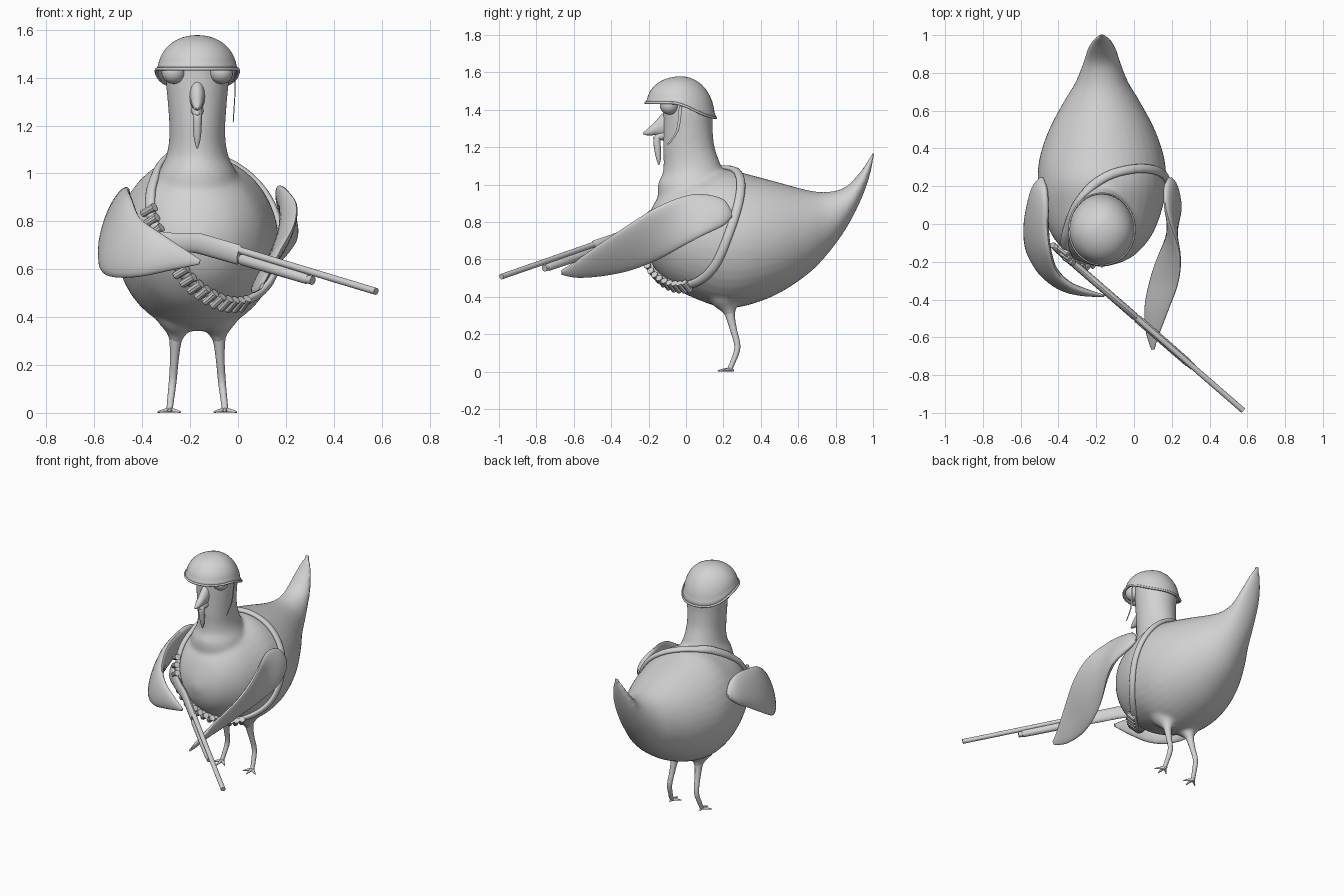
import bpy, bmesh, math
from mathutils import Vector as V
from mathutils.bvhtree import BVHTree

if "Cube" in bpy.data.objects:
    bpy.data.objects.remove(bpy.data.objects["Cube"])

CX = -0.17  # the bird's own centre line
grey = bpy.data.materials.new("light_grey")
grey.diffuse_color = (0.65, 0.65, 0.65, 1)
grey.use_nodes = True
grey.node_tree.nodes["Principled BSDF"].inputs["Base Color"].default_value = grey.diffuse_color


def add_object(name, bm, angle=50):
    bmesh.ops.recalc_face_normals(bm, faces=bm.faces)
    me = bpy.data.meshes.new(name)
    bm.to_mesh(me)
    bm.free()
    me.materials.append(grey)
    ob = bpy.data.objects.new(name, me)
    bpy.context.collection.objects.link(ob)
    bpy.ops.object.select_all(action='DESELECT')
    ob.select_set(True)
    bpy.context.view_layer.objects.active = ob
    bpy.ops.object.shade_smooth_by_angle(angle=math.radians(angle))
    return ob


def resample(rows, k=4, closed=False):
    """Catmull-Rom interpolation of rows of numbers."""
    n, out = len(rows), []
    for i in range(n if closed else n - 1):
        g = lambda j: rows[j % n] if closed else rows[max(0, min(n - 1, j))]
        a, b, c, d = g(i - 1), g(i), g(i + 1), g(i + 2)
        for s in range(k):
            t = s / k
            out.append(tuple(0.5 * (2*q + (r-p)*t + (2*p-5*q+4*r-w)*t*t + (3*q-p-3*r+w)*t**3)
                             for p, q, r, w in zip(a, b, c, d)))
    return out if closed else out + [tuple(rows[-1])]


def loft(bm, rings, n=20, closed=False):
    """Skin elliptical rings given as (centre, half axis a, half axis b)."""
    loops = [[bm.verts.new(c + a*math.cos(2*math.pi*i/n) + b*math.sin(2*math.pi*i/n))
              for i in range(n)] for c, a, b in rings]
    m = len(loops)
    for j in range(m if closed else m - 1):
        p, q = loops[j], loops[(j + 1) % m]
        for i in range(n):
            bm.faces.new((p[i], p[(i+1) % n], q[(i+1) % n], q[i]))
    if not closed:
        bm.faces.new(loops[0])
        bm.faces.new(loops[-1])


def tube(bm, rows, n=12, k=4, closed=False, ref=V((1, 0, 0))):
    """Round tube through rows of (x, y, z, radius)."""
    pts = resample(rows, k, closed) if k > 1 else rows
    m, rings = len(pts), []
    for i, p in enumerate(pts):
        nx = pts[(i+1) % m] if closed else pts[min(i+1, m-1)]
        pv = pts[i-1] if closed else pts[max(i-1, 0)]
        t = V(nx[:3]) - V(pv[:3])
        a = t.cross(ref).normalized()
        rings.append((V(p[:3]), a * p[3], a.cross(t).normalized() * p[3]))
    loft(bm, rings, n, closed)


# body: lofted along y (y, centre z, half height, half width)
bm = bmesh.new()
body = [(-.225, .72, .02, .02), (-.2, .72, .11, .11), (-.15, .73, .2, .19), (-.05, .73, .29, .27),
        (.1, .715, .345, .325), (.22, .71, .37, .34), (.35, .705, .345, .33), (.5, .715, .295, .28),
        (.65, .745, .225, .2), (.75, .79, .17, .14), (.85, .87, .115, .1), (.93, .985, .08, .075),
        (.98, 1.09, .05, .045), (1.005, 1.17, .015, .015)]
loft(bm, [(V((CX, y, z)), V((w, 0, 0)), V((0, 0, h))) for y, z, h, w in resample(body)], 40)
# neck and head: lofted along z (z, centre y, half depth, half width)
neck = [(.9, .05, .2, .2), (1, .04, .19, .165), (1.06, .04, .165, .135), (1.12, .03, .15, .12),
        (1.2, .015, .138, .117), (1.3, .01, .132, .124), (1.4, .01, .132, .132),
        (1.47, 0, .12, .12), (1.52, 0, .07, .07)]
loft(bm, [(V((CX, y, z)), V((w, 0, 0)), V((0, d, 0))) for z, y, d, w in resample(neck)], 32)
# thigh flares
for s in (-1, 1):
    tube(bm, [(CX + s*.085, .2, .46, .12), (CX + s*.085, .215, .385, .085),
              (CX + s*.088, .23, .33, .04), (CX + s*.092, .238, .29, .024)], 16)
bird = add_object("body", bm)
rm = bird.modifiers.new("fuse", 'REMESH')
rm.mode, rm.voxel_size, rm.use_smooth_shade = 'VOXEL', 0.013, True
sm = bird.modifiers.new("soften", 'SMOOTH')
sm.factor, sm.iterations = 0.5, 6
bpy.ops.object.modifier_apply(modifier="fuse")
bpy.ops.object.modifier_apply(modifier="soften")
bpy.ops.object.shade_smooth()
skin = BVHTree.FromPolygons([v.co for v in bird.data.vertices],
                            [p.vertices[:] for p in bird.data.polygons])

# legs and toes
for s, side in ((-1, "left"), (1, "right")):
    bm = bmesh.new()
    X = lambda d: CX + s*d
    tube(bm, [(X(.088), .23, .34, .034), (X(.092), .238, .29, .024), (X(.096), .255, .22, .018),
              (X(.103), .275, .13, .016), (X(.112), .25, .05, .014), (X(.116), .233, .013, .013)])
    for dx, dy in ((0, -.065), (.05, -.04), (-.045, -.04), (0, .022)):
        tube(bm, [(X(.115), .235, .012, .011), (X(.115 + dx*.6), .235 + dy*.6, .008, .007),
                  (X(.115 + dx), .235 + dy, .003, .003)], 8, 3, ref=V((0, 0, 1)))
    add_object(side + "_leg", bm)

# beak, lower bill and hanging wattle
bm = bmesh.new()
beak = [(-.09, 1.325, .075, .036), (-.13, 1.318, .058, .03), (-.165, 1.3, .036, .025),
        (-.2, 1.283, .021, .018), (-.23, 1.272, .004, .004)]
loft(bm, [(V((CX, y, z)), V((w, 0, 0)), V((0, 0, h))) for y, z, h, w in resample(beak)], 16)
add_object("beak", bm)
bm = bmesh.new()
tube(bm, [(CX, -.09, 1.265, .03), (CX, -.13, 1.26, .024), (CX, -.165, 1.25, .012), (CX, -.175, 1.245, .003)])
add_object("lower_bill", bm)
bm = bmesh.new()
tube(bm, [(CX, -.135, 1.27, .018), (CX, -.155, 1.24, .019), (CX, -.152, 1.19, .018),
          (CX, -.147, 1.14, .013), (CX, -.145, 1.105, .003)])
add_object("wattle", bm)

# eyes
for s, side in ((-1, "left"), (1, "right")):
    bm = bmesh.new()
    bmesh.ops.create_uvsphere(bm, u_segments=20, v_segments=12, radius=.05)
    bmesh.ops.translate(bm, verts=bm.verts, vec=(CX + s*.1, -.09, 1.424))
    add_object(side + "_eye", bm)


# helmet dome with a rim that drops towards the back
def rim_z(y):
    t = max(0, min(1, (y + .08) / .25))
    return 1.437 - .08*t*t*(3 - 2*t)


bm = bmesh.new()
N, M, rows = 40, 12, []
for j in range(M):
    f = j/M * math.pi/2
    r = math.cos(f) ** .95 * (1.05 if j == 0 else 1)
    row = []
    for i in range(N):
        a = 2*math.pi*i/N
        z0 = rim_z(-.028 + .19*math.sin(a))
        row.append(bm.verts.new((CX + .166*r*math.cos(a), -.028 + .182*r*math.sin(a),
                                 z0 + (1.578 - z0)*math.sin(f))))
    rows.append(row)
for p, q in zip(rows, rows[1:]):
    for i in range(N):
        bm.faces.new((p[i], p[(i+1) % N], q[(i+1) % N], q[i]))
top = bm.verts.new((CX, -.028, 1.578))
for i in range(N):
    bm.faces.new((rows[-1][i], rows[-1][(i+1) % N], top))
helmet = add_object("helmet", bm)
helmet.modifiers.new("shell", 'SOLIDIFY').thickness = .012
bm = bmesh.new()
circle = [2*math.pi*i/N for i in range(N)]
tube(bm, [(CX + .172*math.cos(a), -.028 + .188*math.sin(a), rim_z(-.028 + .19*math.sin(a)), .007)
          for a in circle], 8, 1, True, ref=V((0, 0, 1)))
add_object("helmet_rim", bm)
# loose chin strap
bm = bmesh.new()
strap = resample([(-.012, -.03, 1.42), (-.012, -.035, 1.35), (-.016, -.05, 1.28), (-.02, -.095, 1.215)])
loft(bm, [(V(p), V((.002, 0, 0)), V((0, .008, .003))) for p in strap], 8)
add_object("chin_strap", bm)

# bandolier: loop projected on the body, with cartridges across the chest
loop = [(-.3, .13, 1.07), (-.15, .25, 1.09), (0, .295, 1.05), (.12, .285, .92), (.18, .23, .74),
        (.15, .15, .56), (.06, .04, .46), (-.05, -.06, .46), (-.17, -.15, .53), (-.27, -.18, .66),
        (-.345, -.12, .82), (-.35, -.02, .97)]
fit = [skin.find_nearest(V(p))[:2] for p in resample(loop, 12, True)]
n = len(fit)
cross, rings = [], []
for i, (co, no) in enumerate(fit):
    t = fit[(i+1) % n][0] - fit[i-1][0]
    cross.append(no.cross(t).normalized())
    rings.append((co + no*.008, cross[i]*.024, no*.016))
bm = bmesh.new()
loft(bm, rings, 12, True)
add_object("bandolier_strap", bm)
bm = bmesh.new()
for i in range(76, 124, 3):
    co, no = fit[i]
    c, w = co + no*.024, cross[i]
    side = w.cross(no)
    loft(bm, [(c + w*h, no*r, side*r) for h, r in
              ((-.035, .019), (-.027, .019), (-.026, .0175), (.03, .0175), (.034, .013))], 10)
add_object("cartridges", bm, 35)


# wings: rows of (x, y, z, half height, half thickness, lean of the top edge along x)
def wing(name, rows):
    pts, rings = resample(rows), []
    for i, p in enumerate(pts):
        t = V(pts[min(i+1, len(pts)-1)][:3]) - V(pts[max(i-1, 0)][:3])
        up = V((p[5], 0, 1))
        rings.append((V(p[:3]), up*p[3], t.cross(up).normalized()*p[4]))
    bm = bmesh.new()
    loft(bm, rings, 24)
    add_object(name, bm)


wing("right_wing", [(.19, .245, .84, .015, .008, -.4), (.195, .2, .85, .07, .026, -.4),
                    (.205, .1, .84, .108, .03, -.35), (.205, 0, .81, .13, .03, -.1),
                    (.19, -.15, .74, .142, .028, .35), (.16, -.3, .665, .125, .024, .6),
                    (.12, -.45, .6, .09, .02, .7), (.1, -.58, .55, .048, .014, .7),
                    (.1, -.665, .53, .012, .006, .6)])
wing("left_wing", [(-.49, .245, .85, .015, .008, .45), (-.5, .19, .85, .07, .03, .45),
                   (-.51, .1, .835, .108, .036, .45), (-.518, -.02, .79, .138, .038, .42),
                   (-.505, -.14, .74, .155, .036, .38), (-.455, -.25, .69, .125, .034, .35),
                   (-.37, -.325, .665, .095, .03, .35), (-.27, -.36, .648, .055, .022, .35),
                   (-.16, -.38, .63, .01, .006, .35)])

# shotgun, built in a frame along its barrel
O = V((.005, -.49, .68))
D = (V((.575, -.985, .508)) - O).normalized()
S = D.cross(V((0, 0, 1))).normalized()
U = S.cross(D)


def gun_part(name, rows, n=16):
    """rows: distance along the barrel, height offset, half height, half width"""
    bm = bmesh.new()
    loft(bm, [(O + D*t + U*u, U*h, S*w) for t, u, h, w in rows], n)
    add_object(name, bm, 35)


gun_part("barrel", [(-.05, 0, .015, .015), (.777, 0, .015, .015)])
gun_part("magazine_tube", [(0, -.034, .014, .014), (.4, -.034, .014, .014),
                           (.401, -.034, .018, .018), (.425, -.034, .018, .018)])
gun_part("fore_end", [(.02, -.034, .022, .02), (.03, -.034, .025, .022), (.39, -.034, .022, .021),
                      (.4, -.034, .018, .017)])
gun_part("receiver", [(-.24, -.022, .038, .018), (-.22, -.022, .043, .02), (0, -.02, .042, .02),
                      (.01, -.02, .036, .018)])
gun_part("stock", resample([(-.57, -.095, .056, .014), (-.55, -.094, .062, .018), (-.42, -.07, .052, .02),
                            (-.32, -.046, .044, .02), (-.25, -.026, .042, .02), (-.18, -.022, .042, .019)]))
